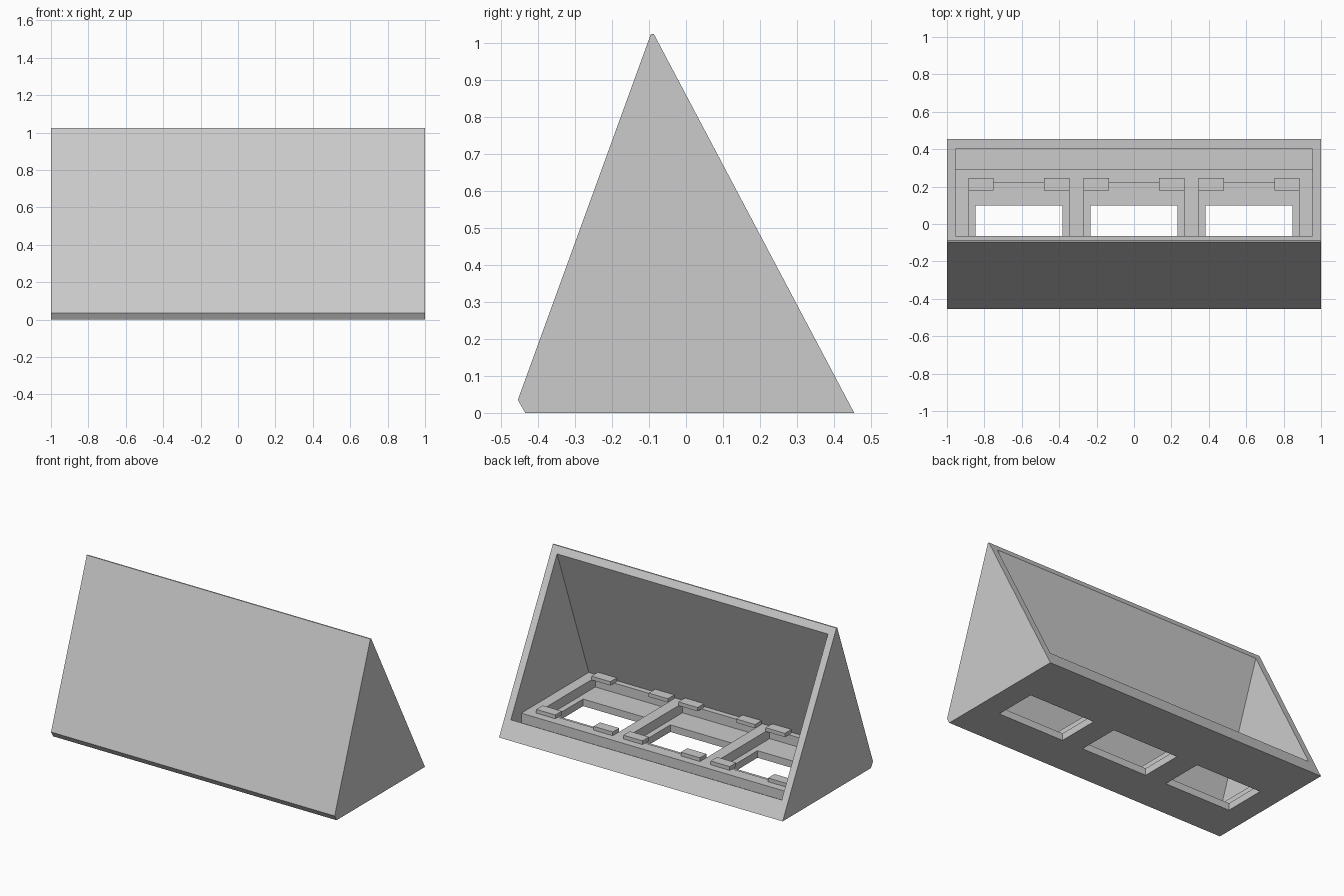
import bpy
import bmesh

cube = bpy.data.objects.get("Cube")
if cube:
    bpy.data.objects.remove(cube, do_unlink=True)

grey = bpy.data.materials.new("plain_grey")
grey.use_nodes = True
colour = (0.6, 0.6, 0.6, 1)
grey.diffuse_color = colour
grey.node_tree.nodes["Principled BSDF"].inputs["Base Color"].default_value = colour


def prism(name, profile, x0, x1):
    """Extrude a (y, z) profile along x."""
    bm = bmesh.new()
    face = bm.faces.new([bm.verts.new((x0, y, z)) for y, z in profile])
    moved = bmesh.ops.extrude_face_region(bm, geom=[face])["geom"]
    verts = [g for g in moved if isinstance(g, bmesh.types.BMVert)]
    bmesh.ops.translate(bm, verts=verts, vec=(x1 - x0, 0, 0))
    bmesh.ops.recalc_face_normals(bm, faces=bm.faces)
    mesh = bpy.data.meshes.new(name)
    bm.to_mesh(mesh)
    bm.free()
    mesh.materials.append(grey)
    obj = bpy.data.objects.new(name, mesh)
    bpy.context.collection.objects.link(obj)
    return obj


def box(name, x0, x1, y0, y1, z0, z1):
    return prism(name, [(y0, z0), (y1, z0), (y1, z1), (y0, z1)], x0, x1)


def cut(target, cutter):
    """Subtract the cutter, bake the result and drop the cutter."""
    cutter.hide_render = True
    mod = target.modifiers.new("cut", "BOOLEAN")
    mod.operation = "DIFFERENCE"
    mod.solver = "EXACT"
    mod.object = cutter
    graph = bpy.context.evaluated_depsgraph_get()
    mesh = bpy.data.meshes.new_from_object(target.evaluated_get(graph))
    target.modifiers.clear()
    target.data = mesh
    bpy.data.objects.remove(cutter, do_unlink=True)


FLOOR, FRAME, TAB = 0.045, 0.106, 0.13

# Wedge-shaped housing with a chamfered front foot
housing = prism("housing", [(-0.435, 0), (0.455, 0), (-0.087, 1.025),
                            (-0.095, 1.025), (-0.455, 0.035)], -1, 1)

# Cavity open to the sloping back, with a channel behind the raised frame
cut(housing, prism("cavity_cutter", [
    (-0.385, FRAME), (0.295, FRAME), (0.295, FLOOR), (0.4, FLOOR),
    (0.4, 0.104), (0.7, 0.264), (0.135, 1.09), (-0.065, 0.984)], -0.955, 0.955))

# Three pockets with through windows, each held by four corner tabs
for number, x in enumerate((-0.615, 0, 0.615), 1):
    cut(housing, box("pocket_cutter", x - 0.27, x + 0.27, -0.35, 0.22, FLOOR, 0.2))
    cut(housing, box("window_cutter", x - 0.233, x + 0.233, -0.175, 0.1, -0.1, 0.1))
    for side, inner, outer in (("right", -0.135, -0.27), ("left", 0.135, 0.27)):
        x0, x1 = sorted((x + inner, x + outer))
        for end, y in (("front", -0.375), ("back", 0.18)):
            box(f"{end}_{side}_tab_{number}", x0, x1, y, y + 0.065, FRAME, TAB)
